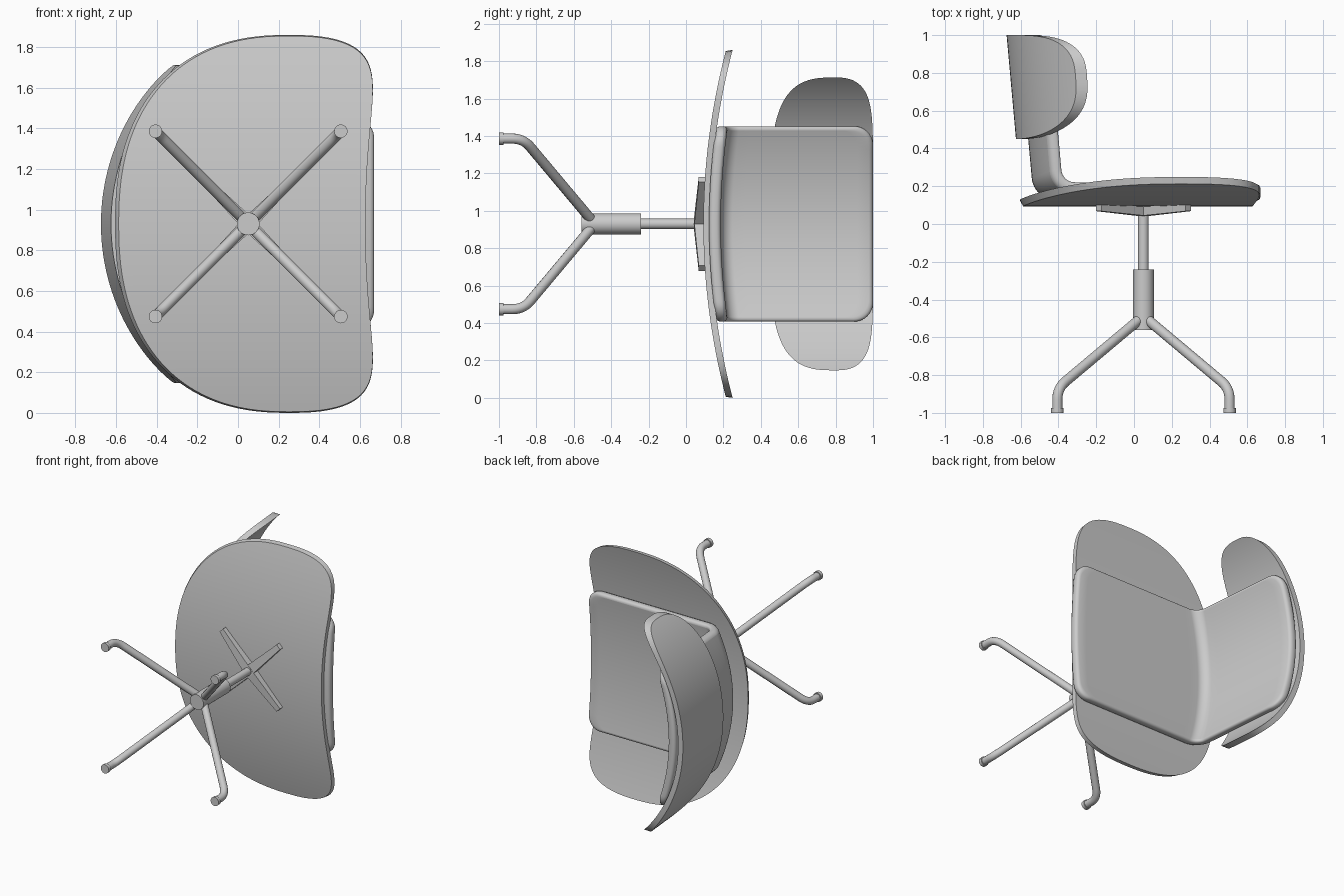
import bpy, bmesh, math
from mathutils import Vector, Matrix

if "Cube" in bpy.data.objects:
    bpy.data.objects.remove(bpy.data.objects["Cube"])

ZC = 0.93            # mirror plane of the chair, which lies on its side (chair up = +y)
HUB_X = 0.05


def finish(ob, angle=35):
    bpy.ops.object.select_all(action='DESELECT')
    ob.select_set(True)
    bpy.context.view_layer.objects.active = ob
    bpy.ops.object.shade_smooth_by_angle(angle=math.radians(angle))
    return ob


def from_bmesh(name, bm, angle=35):
    bmesh.ops.remove_doubles(bm, verts=bm.verts, dist=1e-5)
    bmesh.ops.recalc_face_normals(bm, faces=bm.faces)
    me = bpy.data.meshes.new(name)
    bm.to_mesh(me)
    bm.free()
    ob = bpy.data.objects.new(name, me)
    bpy.context.collection.objects.link(ob)
    return finish(ob, angle)


def sheet(name, fn, na, nb, layers, angle=35):
    """Curved panel: fn(a, b, height, inset) with a in -1..1 and b in 0..1; layers shape the rim."""
    bm = bmesh.new()
    A = [math.sin(math.pi / 2 * (2 * i / na - 1)) for i in range(na + 1)]
    rim = ([(i, 0) for i in range(na)] + [(na, j) for j in range(nb)]
           + [(i, nb) for i in range(na, 0, -1)] + [(0, j) for j in range(nb, 0, -1)])
    loops = []
    for k, (h, d) in enumerate(layers):
        full = k in (0, len(layers) - 1)
        keys = [(i, j) for i in range(na + 1) for j in range(nb + 1)] if full else rim
        g = {q: bm.verts.new(fn(A[q[0]], q[1] / nb, h, d)) for q in keys}
        if full:
            for i in range(na):
                for j in range(nb):
                    bm.faces.new((g[i, j], g[i + 1, j], g[i + 1, j + 1], g[i, j + 1]))
        loops.append([g[q] for q in rim])
    for lo, hi in zip(loops, loops[1:]):
        for i in range(len(lo)):
            n = (i + 1) % len(lo)
            bm.faces.new((lo[i], lo[n], hi[n], hi[i]))
    return from_bmesh(name, bm, angle)


def sup(t, n, m):
    return max(0.0, 1 - abs(t) ** n) ** (1 / m)


def seat_y(t):
    return 0.093 + 0.14 * t * t


# Wide seat shell, curling up at both sides
def seat_pt(a, b, h, d):
    t = a * (0.93 - d * 0.3)
    lo = 0.25 - (0.855 - d) * sup(a, 2.35, 2.35)
    hi = 0.25 + (0.377 + 0.11 * t * t) * sup(a, 8, 2.5)
    return (lo + (hi - lo) * b, seat_y(t) + h, ZC + t)


sheet("seat_shell", seat_pt, 72, 20, [(0, 0.018), (0.035, 0)])


# Wrap-around backrest shell, leaning slightly back
def back_pt(a, b, h, d):
    t = a * 0.783
    lo = 0.80 - 0.35 * sup(a, 4, 3)
    hi = 0.80 + 0.20 * sup(a, 8, 2.5)
    y = lo + (hi - lo) * b
    x = -0.625 - 0.09 * (y - 0.45) + 1.06 - math.sqrt((1.06 - h) ** 2 - t * t)
    return (x, y, ZC + t)


sheet("backrest_shell", back_pt, 64, 16, [(0, 0), (0.04, 0)])


# L-shaped upholstered pad running over the seat and up the back
def pad_pt(a, b, h, d):
    w, r = 0.522 - d, 0.10
    t = a * w
    over = max(0.0, abs(t) - (w - r))
    c = d + r - math.sqrt(max(0.0, r * r - over * over))
    ys = seat_y(t) + 0.03 + h

    def back_x(y):
        return -0.56 + 0.39 * t * t + h - 0.09 * (y - 0.45)

    rad = 0.12 - 0.9 * h
    p0 = Vector((0.67 - c, ys))
    corner = Vector((back_x(ys), ys))
    p1 = Vector((back_x(1 - c), 1 - c))
    s = corner + Vector((rad, 0))
    e = corner + (p1 - corner).normalized() * rad
    if b < 0.4:
        p = p0.lerp(s, b / 0.4)
    elif b > 0.7:
        p = e.lerp(p1, (b - 0.7) / 0.3)
    else:
        ang = (b - 0.4) / 0.3 * math.pi / 2
        p = corner + (s - corner) * (1 - math.sin(ang)) + (e - corner) * (1 - math.cos(ang))
    return (p.x, p.y, ZC + t)


sheet("seat_and_back_pad", pad_pt, 48, 40,
      [(0, 0.02), (0.006, 0.006), (0.02, 0), (0.042, 0), (0.052, 0.004),
       (0.059, 0.011), (0.063, 0.022)], 50)


# Round parts whose axis runs along y
def rod(name, x, z, y0, y1, r, verts=32):
    bm = bmesh.new()
    m = Matrix.Translation((x, (y0 + y1) / 2, z)) @ Matrix.Rotation(math.pi / 2, 4, 'X')
    bmesh.ops.create_cone(bm, cap_ends=True, segments=verts, radius1=r, radius2=r,
                          depth=y1 - y0, matrix=m)
    return from_bmesh(name, bm)


rod("lower_column", HUB_X, ZC, -0.56, -0.24, 0.056)
rod("upper_column", HUB_X, ZC, -0.25, 0.09, 0.028)


# Bent tube leg
def leg(name, sx, sz):
    def at(rad, y):
        return Vector((HUB_X + sx * rad, y, ZC + sz * rad))
    knee, foot = at(0.456, -0.87), at(0.456, -0.98)
    start = at(0.015, -0.50)
    p = knee + (start - knee).normalized() * 0.07
    q = at(0.456, -0.93)
    pts = [start]
    for i in range(9):
        f = i / 8
        pts.append(p.lerp(knee, f).lerp(knee.lerp(q, f), f))
    pts.append(foot)
    cu = bpy.data.curves.new(name, 'CURVE')
    cu.dimensions = '3D'
    cu.bevel_depth = 0.027
    cu.bevel_resolution = 5
    cu.use_fill_caps = True
    sp = cu.splines.new('POLY')
    sp.points.add(len(pts) - 1)
    for v, co in zip(sp.points, pts):
        v.co = (*co, 1)
    ob = bpy.data.objects.new(name, cu)
    bpy.context.collection.objects.link(ob)
    bpy.ops.object.select_all(action='DESELECT')
    ob.select_set(True)
    bpy.context.view_layer.objects.active = ob
    bpy.ops.object.convert(target='MESH')
    finish(bpy.context.view_layer.objects.active, 40)


# Tapered support arm under the seat
def arm(name, sx, sz):
    out = Vector((sx, 0, sz)).normalized()
    side = Vector((-out.z, 0, out.x))
    bm = bmesh.new()
    rings = []
    for dist, w, y0, y1 in ((0, 0.036, 0.042, 0.10), (0.335, 0.02, 0.068, 0.108)):
        c = Vector((HUB_X, 0, ZC)) + out * dist
        rings.append([bm.verts.new(c + side * s * w + Vector((0, y, 0)))
                      for s, y in ((-1, y0), (1, y0), (1, y1), (-1, y1))])
    lo, hi = rings
    bm.faces.new(lo)
    bm.faces.new(hi)
    for i in range(4):
        n = (i + 1) % 4
        bm.faces.new((lo[i], lo[n], hi[n], hi[i]))
    from_bmesh(name, bm)


for i, (sx, sz) in enumerate(((1, 1), (-1, 1), (-1, -1), (1, -1)), 1):
    leg(f"leg_{i}", sx, sz)
    rod(f"foot_{i}", HUB_X + sx * 0.456, ZC + sz * 0.456, -1.0, -0.975, 0.033, 24)
    arm(f"support_arm_{i}", sx, sz)
